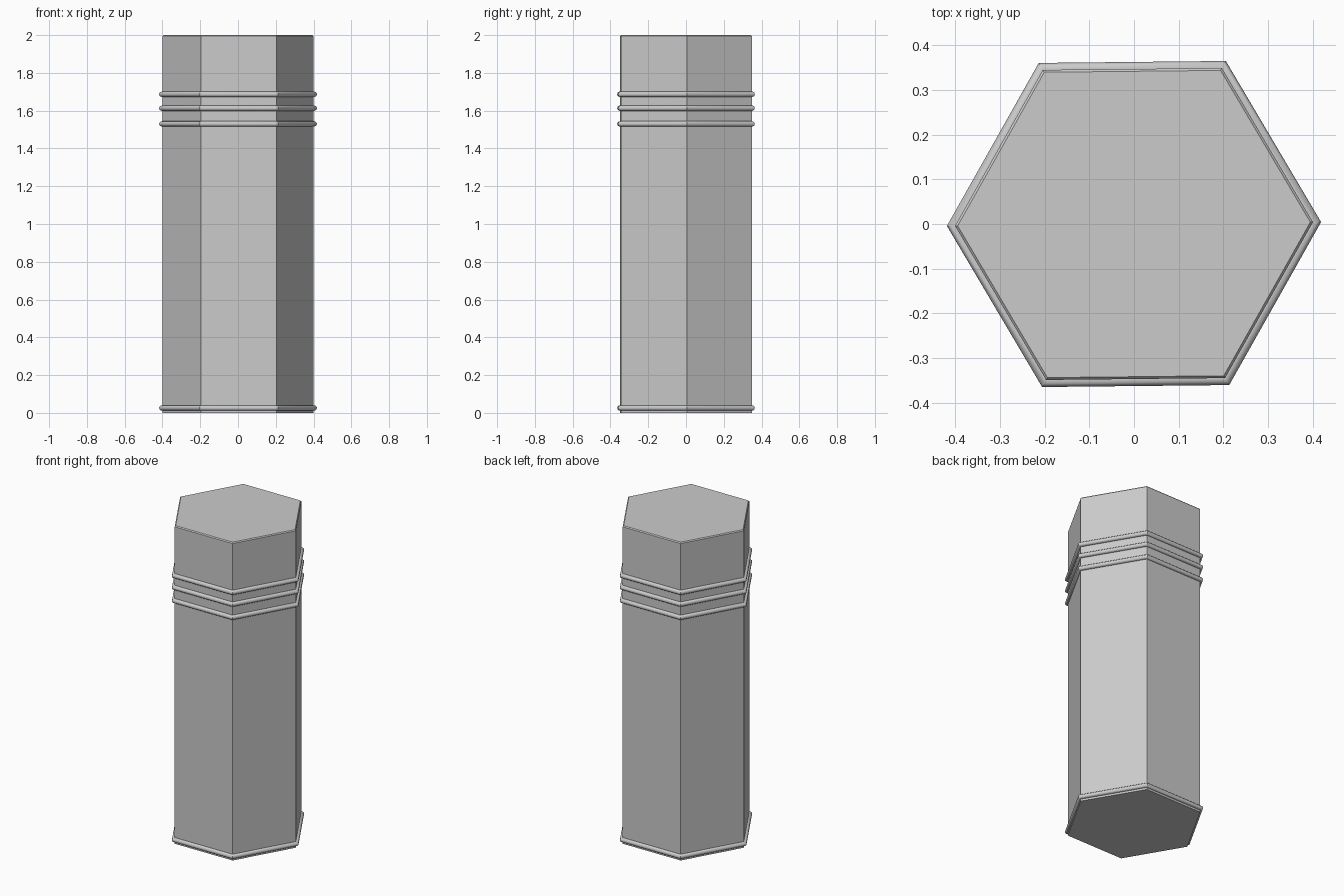
import bpy
import math

cube = bpy.data.objects.get("Cube")
if cube:
    bpy.data.objects.remove(cube, do_unlink=True)

grey = bpy.data.materials.new("light grey")
grey.use_nodes = True
colour = (0.6, 0.6, 0.6, 1)
grey.diffuse_color = colour
grey.node_tree.nodes["Principled BSDF"].inputs["Base Color"].default_value = colour

RADIUS = 0.4
TURN = math.radians(0.6)


def hexagon(radius, z):
    return [(radius * math.cos(TURN + i * math.pi / 3),
             radius * math.sin(TURN + i * math.pi / 3), z) for i in range(6)]


def add_object(name, verts, faces):
    mesh = bpy.data.meshes.new(name)
    mesh.from_pydata(verts, [], faces)
    mesh.materials.append(grey)
    obj = bpy.data.objects.new(name, mesh)
    bpy.context.collection.objects.link(obj)
    return obj


def bridge(rows, closed):
    """Quads joining stacked hexagon rows."""
    faces = []
    for r in range(rows if closed else rows - 1):
        n = (r + 1) % rows
        for i in range(6):
            j = (i + 1) % 6
            faces.append((r * 6 + i, r * 6 + j, n * 6 + j, n * 6 + i))
    return faces


# Hexagonal column with a fine chamfer on the top rim
rim = 0.006
verts = hexagon(RADIUS, 0) + hexagon(RADIUS, 2 - rim) + hexagon(RADIUS - rim, 2)
faces = bridge(3, False) + [tuple(reversed(range(6))), tuple(range(12, 18))]
add_object("column", verts, faces)


# Mitred round beads wrapped around the column
def bead(name, z, thickness=0.014, sides=12):
    verts = []
    for s in range(sides):
        a = 2 * math.pi * s / sides
        radius = RADIUS + 0.002 + thickness * math.cos(a) / math.cos(math.pi / 6)
        verts += hexagon(radius, z + thickness * math.sin(a))
    obj = add_object(name, verts, bridge(sides, True))
    bpy.ops.object.select_all(action="DESELECT")
    obj.select_set(True)
    bpy.context.view_layer.objects.active = obj
    bpy.ops.object.shade_smooth_by_angle(angle=math.radians(40))


for name, z in (("upper_bead", 1.687), ("middle_bead", 1.613),
                ("lower_bead", 1.53), ("base_bead", 0.026)):
    bead(name, z)
